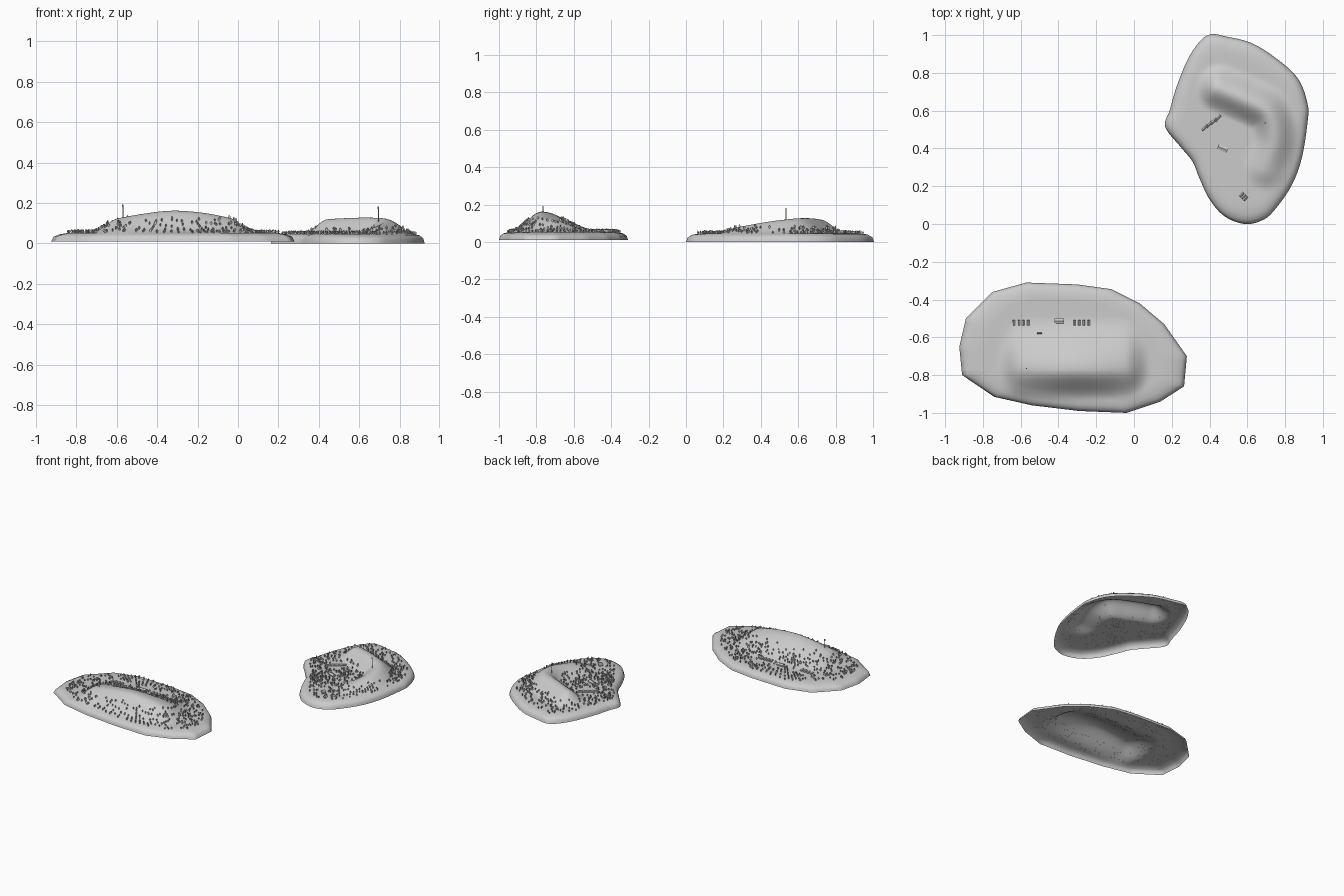
import bpy, bmesh, math, random
from mathutils import Vector, Matrix

if "Cube" in bpy.data.objects:
    bpy.data.objects.remove(bpy.data.objects["Cube"])

random.seed(4)


def resample(pts, n, closed, smooth):
    # evenly spaced points per span, straight or rounded
    out, m = [], len(pts)
    pts = [Vector(p) for p in pts]
    get = (lambda i: pts[i % m]) if closed else (lambda i: pts[max(0, min(m - 1, i))])
    for i in range(m if closed else m - 1):
        a, b, c, d = get(i - 1), get(i), get(i + 1), get(i + 2)
        for k in range(n):
            t = k / n
            if smooth:
                out.append(0.5 * (2 * b + (c - a) * t + (2 * a - 5 * b + 4 * c - d) * t * t
                                  + (3 * b - a - 3 * c + d) * t ** 3))
            else:
                out.append(b.lerp(c, t))
    if not closed:
        out.append(pts[-1])
    return out


def finish(name, bm, smooth=False):
    me = bpy.data.meshes.new(name)
    bm.to_mesh(me)
    bm.free()
    ob = bpy.data.objects.new(name, me)
    bpy.context.collection.objects.link(ob)
    if smooth:
        for p in me.polygons:
            p.use_smooth = True
    return ob


class Island:
    def __init__(self, name, outline, smooth, centre, base, ridge, widths, rim):
        self.name, self.base, self.rim = name, base, rim
        self.c = Vector(centre)
        self.edge = resample(outline, 6, True, smooth)
        self.ridge = resample(ridge, 14, False, True)
        self.wx, self.wn, self.ws = widths

    def hill(self, p):
        best = 0
        for r in self.ridge:
            dx, dy = (p.x - r.x) / self.wx, p.y - r.y
            dy /= self.wn if dy > 0 else self.ws
            d = math.hypot(dx, dy)
            if d < 1:
                best = max(best, r.z * (0.5 + 0.5 * math.cos(math.pi * d)))
        return best

    def point(self, i, t):
        p = self.c + (self.edge[i] - self.c) * t
        z = self.rim[-1][1]
        for (t0, z0), (t1, z1) in zip(self.rim, self.rim[1:]):
            if t1 <= t <= t0:
                z = z0 + (z1 - z0) * (t0 - t) / (t0 - t1)
                break
        return Vector((p.x, p.y, z + self.hill(p)))

    def ground(self):
        # open shell of rings shrinking towards the centre
        bm = bmesh.new()
        ts = [1, .99, .98, .955, .93, .9, .87, .835] + [.8 - .025 * k for k in range(32)]
        n = len(self.edge)
        rings = [[bm.verts.new(self.point(i, t)) for i in range(n)] for t in ts]
        for a, b in zip(rings, rings[1:]):
            for i in range(n):
                j = (i + 1) % n
                bm.faces.new((a[i], a[j], b[j], b[i]))
        bm.faces.new(rings[-1])
        bmesh.ops.recalc_face_normals(bm, faces=bm.faces)
        if max(bm.faces, key=lambda f: f.calc_center_median().z).normal.z < 0:
            bmesh.ops.reverse_faces(bm, faces=bm.faces)
        finish(self.name + "_ground", bm, True)

    def z_at(self, x, y):
        return self.rim[-1][1] + self.hill(Vector((x, y)))

    def trees(self, count, max_hill, clear):
        # crossed upright cards
        bm = bmesh.new()
        shape = [(-.15, 0), (.15, 0), (.5, .45), (.3, .85), (0, 1), (-.3, .85), (-.5, .45)]
        made = 0
        while made < count:
            p = self.point(random.randrange(len(self.edge)), .88 * math.sqrt(random.random()))
            if self.hill(p) > max_hill * random.uniform(.5, 1):
                continue
            if any((p.xy - Vector(q[:2])).length < q[2] for q in clear):
                continue
            made += 1
            h, w, a = random.uniform(.013, .019), random.uniform(.009, .013), random.random() * 3
            for ang in (a, a + math.pi / 2):
                bm.faces.new([bm.verts.new((p.x + w * u * math.cos(ang), p.y + w * u * math.sin(ang),
                                            p.z - .001 + h * v)) for u, v in shape])
        finish(self.name + "_trees", bm)

    def hut(self, bm, x, y, w, l, h, ang):
        # gabled hut
        prof = [(-w / 2, 0), (w / 2, 0), (w / 2, h * .6), (0, h), (-w / 2, h * .6)]
        m = Matrix.Translation((x, y, self.z_at(x, y) - .001)) @ Matrix.Rotation(ang, 4, 'Z')
        a, b = [[bm.verts.new(m @ Vector((u, s * l / 2, v))) for u, v in prof] for s in (-1, 1)]
        bm.faces.new(a)
        bm.faces.new(b[::-1])
        for i in range(5):
            j = (i + 1) % 5
            bm.faces.new((a[j], a[i], b[i], b[j]))

    def huts(self, rows, halls):
        bm = bmesh.new()
        for (x0, y0), (x1, y1), n, w, l, ang in rows:
            for k in range(n):
                t = k / (n - 1)
                self.hut(bm, x0 + (x1 - x0) * t, y0 + (y1 - y0) * t, w, l, .012, ang)
        for x, y, w, l, ang in halls:
            self.hut(bm, x, y, w, l, .014, ang)
        bmesh.ops.recalc_face_normals(bm, faces=bm.faces)
        finish(self.name + "_huts", bm)

    def mast(self, x, y, top):
        z = self.z_at(x, y) - .005
        for part, r, z0, z1 in (("mast", .002, z, top), ("mast_head", .0035, top - .012, top)):
            bpy.ops.mesh.primitive_cylinder_add(vertices=8, radius=r, depth=z1 - z0,
                                                location=(x, y, (z0 + z1) / 2))
            bpy.context.object.name = self.name + "_" + part


# long southern island
south = Island(
    "south_island",
    [(-.925, -.65), (-.89, -.5), (-.75, -.36), (-.57, -.31), (-.3, -.32), (-.12, -.345), (.03, -.42),
     (.16, -.53), (.28, -.7), (.265, -.86), (.14, -.94), (-.04, -1), (-.29, -.99), (-.54, -.96),
     (-.74, -.915), (-.91, -.8)],
    False, (-.32, -.67), .01,
    [(-.58, -.765, .072), (-.45, -.77, .095), (-.32, -.77, .108), (-.18, -.77, .098), (-.06, -.765, .075)],
    (.15, .28, .17),
    [(1, .01), (.98, .033), (.93, .045), (.87, .051), (.8, .054)])
south.ground()
south.trees(620, .075, [(-.6, -.52, .05), (-.28, -.52, .05), (-.4, -.51, .04)])
south.huts([((-.637, -.523), (-.56, -.523), 4, .013, .027, 0),
            ((-.315, -.523), (-.24, -.523), 4, .013, .027, 0)],
           [(-.395, -.513, .028, .05, math.pi / 2), (-.5, -.577, .012, .025, math.pi / 2)])
south.mast(-.57, -.765, .192)

# rounded northern island with a bent ridge
north = Island(
    "north_island",
    [(.587, 0), (.48, .04), (.40, .13), (.345, .245), (.31, .33), (.245, .41), (.165, .515), (.19, .605),
     (.23, .74), (.30, .9), (.39, 1), (.5, .99), (.64, .95), (.8, .84), (.88, .75), (.92, .63),
     (.92, .55), (.89, .355), (.835, .205), (.745, .075), (.68, .02)],
    True, (.57, .52), 0,
    [(.45, .715, .073), (.58, .66, .08), (.71, .585, .078), (.745, .45, .062), (.7, .3, .035)],
    (.13, .14, .13),
    [(1, .0), (.98, .025), (.93, .039), (.87, .045), (.8, .047)])
north.ground()
north.trees(560, .035, [(.415, .53, .06), (.47, .4, .045), (.58, .14, .035)])
north.huts([((.375, .51), (.445, .56), 4, .012, .042, -.75),
            ((.57, .155), (.59, .135), 3, .012, .027, -.75)],
           [(.47, .4, .028, .055, 1.15)])
north.mast(.695, .535, .182)
